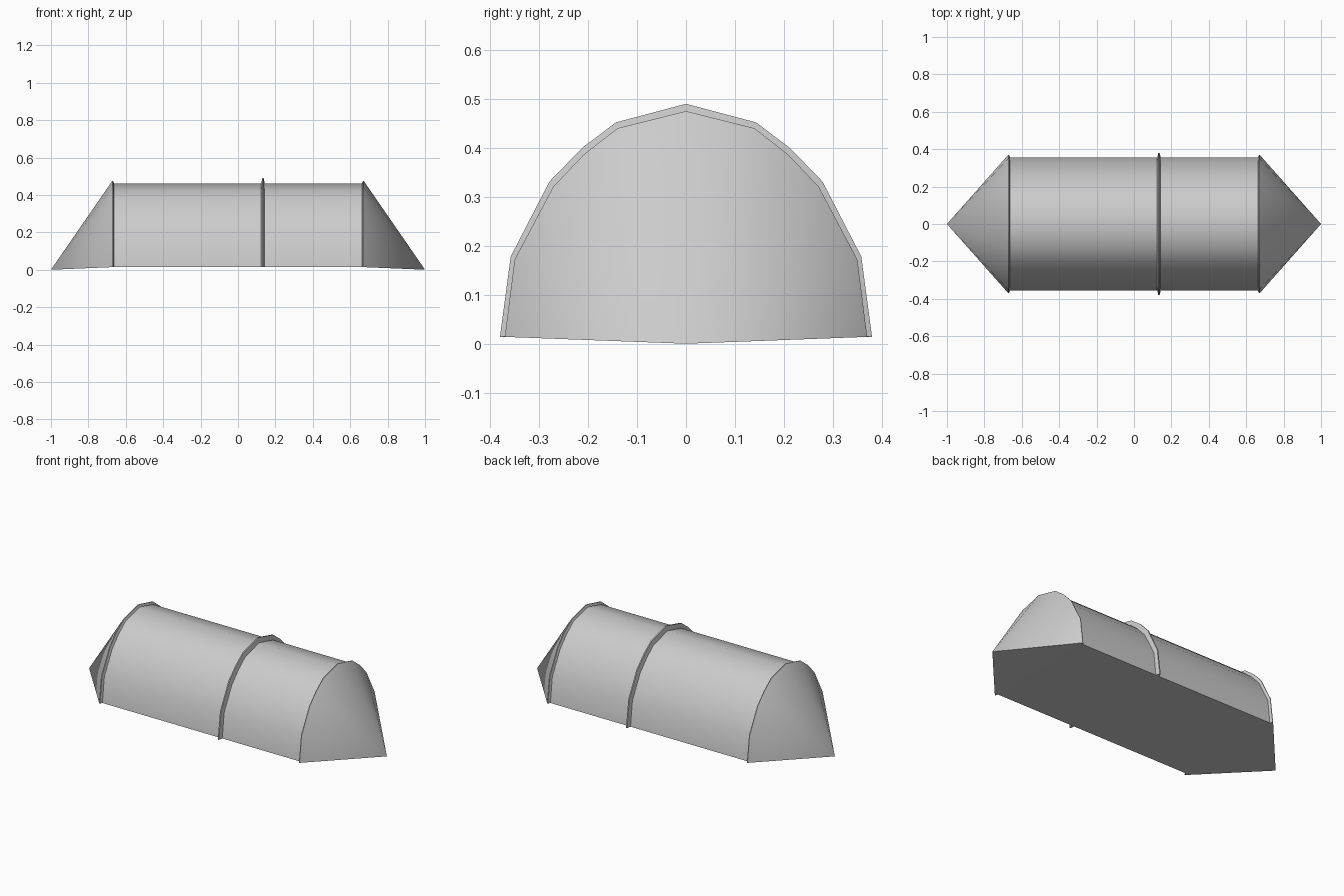
import bpy, bmesh, math

if "Cube" in bpy.data.objects:
    bpy.data.objects.remove(bpy.data.objects["Cube"])

# Half arch profiles (y, z), ground edge up to ridge
BODY = [(0.355, 0.015), (0.337, 0.165), (0.261, 0.307), (0.198, 0.374), (0.134, 0.426), (0, 0.461)]
END_HOOP = [(0.370, 0.014), (0.350, 0.172), (0.271, 0.321), (0.208, 0.387), (0.140, 0.440), (0, 0.475)]
MID_HOOP = [(0.380, 0.014), (0.358, 0.178), (0.279, 0.331), (0.212, 0.400), (0.143, 0.452), (0, 0.490)]


def full_arch(half):
    return half + [(-y, z) for y, z in reversed(half[:-1])]


def loft(name, stations, apex=None):
    """Skin closed arch sections placed at each x; optionally close to a point."""
    bm = bmesh.new()
    rings = [[bm.verts.new((x, y, z)) for y, z in full_arch(p)] for x, p in stations]
    n = len(rings[0])
    for a, b in zip(rings, rings[1:]):
        for i in range(n):
            j = (i + 1) % n
            bm.faces.new((a[i], a[j], b[j], b[i]))
    if apex:
        tip = bm.verts.new(apex)
        for i in range(n):
            bm.faces.new((rings[-1][i], rings[-1][(i + 1) % n], tip))
    bmesh.ops.recalc_face_normals(bm, faces=bm.faces)
    mesh = bpy.data.meshes.new(name)
    bm.to_mesh(mesh)
    bm.free()
    obj = bpy.data.objects.new(name, mesh)
    bpy.context.collection.objects.link(obj)
    bpy.ops.object.select_all(action='DESELECT')
    obj.select_set(True)
    bpy.context.view_layer.objects.active = obj
    bpy.ops.object.shade_smooth_by_angle(angle=math.radians(35))
    return obj


# Tunnel fabric with floor
loft("tunnel_body", [(-0.664, BODY), (0.664, BODY)])

# Middle hoop ridge
loft("middle_hoop", [(0.124, BODY), (0.130, MID_HOOP), (0.137, MID_HOOP), (0.143, BODY)])

# End hoops and tapered ends pegged to a point
for side, label in ((-1, "left"), (1, "right")):
    loft(label + "_hoop", [(side * 0.662, BODY), (side * 0.668, END_HOOP), (side * 0.672, END_HOOP)])
    loft(label + "_tapered_end", [(side * 0.672, END_HOOP)], apex=(side * 1.0, 0, 0))
